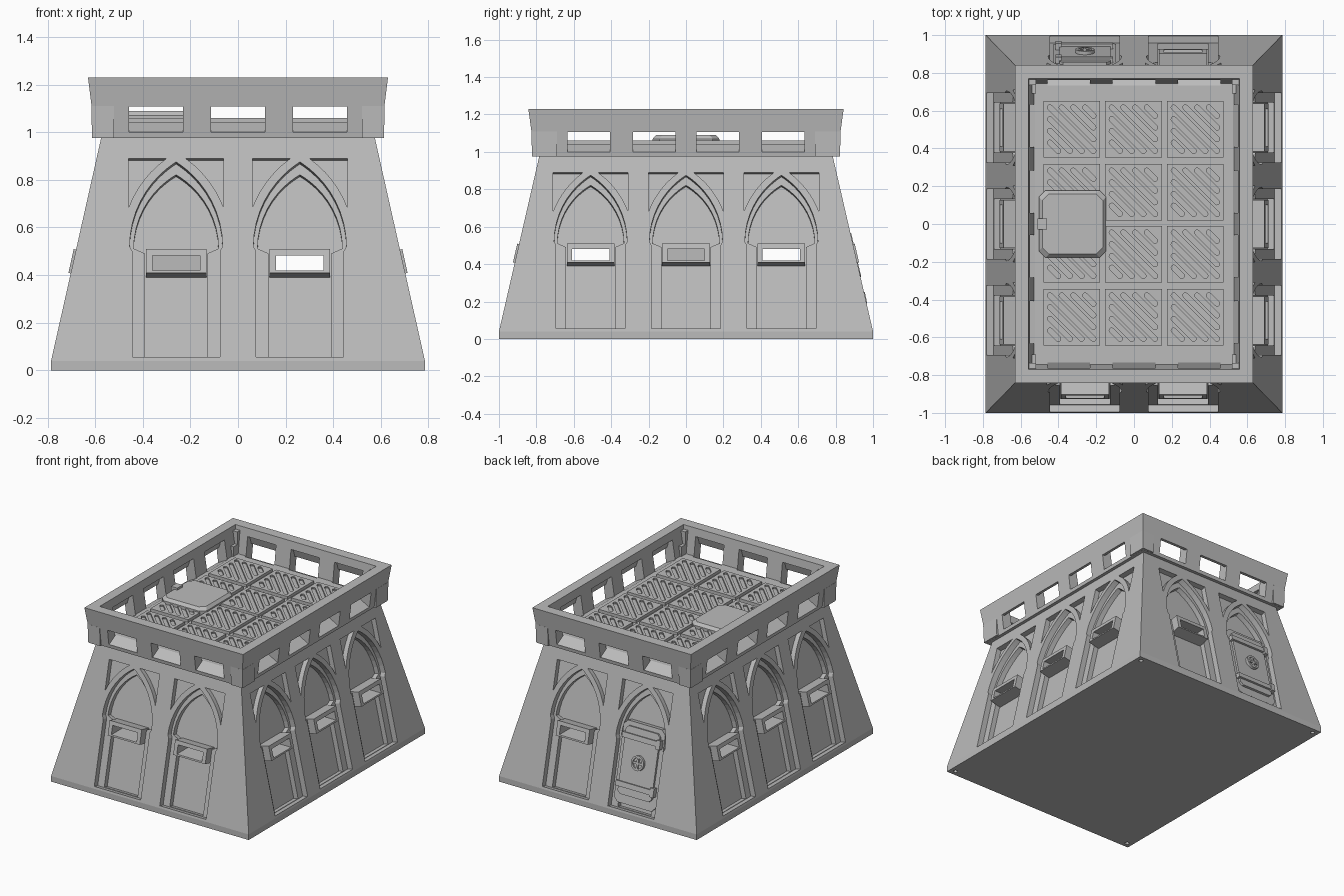
import bpy, bmesh
from math import sin, cos, pi, sqrt, atan
from mathutils import Matrix, Vector

if "Cube" in bpy.data.objects:
    bpy.data.objects.remove(bpy.data.objects["Cube"])

stone = bpy.data.materials.new("grey_stone")
stone.use_nodes = True
GREY = (0.5, 0.5, 0.5, 1)
stone.diffuse_color = GREY
stone.node_tree.nodes["Principled BSDF"].inputs["Base Color"].default_value = GREY


# ---- helpers ----
def finish(name, bm):
    bmesh.ops.recalc_face_normals(bm, faces=bm.faces)
    me = bpy.data.meshes.new(name)
    bm.to_mesh(me)
    bm.free()
    me.materials.append(stone)
    ob = bpy.data.objects.new(name, me)
    bpy.context.collection.objects.link(ob)
    return ob


def skin(bm, rings):
    """Closed solid through rings with equal point counts."""
    rows = [[bm.verts.new(p) for p in ring] for ring in rings]
    n = len(rows[0])
    for a, b in zip(rows, rows[1:]):
        for i in range(n):
            j = (i + 1) % n
            bm.faces.new((a[i], a[j], b[j], b[i]))
    bm.faces.new(rows[0][::-1])
    bm.faces.new(rows[-1])


def prisms(name, parts):
    """Each part: outline, start depth, end depth, matrix."""
    bm = bmesh.new()
    for pts, w0, w1, m in parts:
        skin(bm, [[m @ Vector((u, v, w)) for u, v in pts] for w in (w0, w1)])
    return finish(name, bm)


def loft(name, *stacks):
    """Stacks of rectangles (x0, x1, y0, y1, z)."""
    bm = bmesh.new()
    for st in stacks:
        skin(bm, [[(a, c, z), (b, c, z), (b, d, z), (a, d, z)] for a, b, c, d, z in st])
    return finish(name, bm)


def cut(ob, *cutters):
    for c in cutters:
        c.hide_render = True
        mod = ob.modifiers.new("cut", "BOOLEAN")
        mod.operation, mod.solver, mod.object = "DIFFERENCE", "EXACT", c
        bpy.context.view_layer.objects.active = ob
        bpy.ops.object.modifier_apply(modifier=mod.name)


def drop(*obs):
    for o in obs:
        bpy.data.objects.remove(o)


def rect(u0, u1, v0, v1):
    return [(u0, v0), (u1, v0), (u1, v1), (u0, v1)]


def circle(cx, cy, r, n=32, a0=0, a1=2 * pi, closed=True):
    k = n if closed else n - 1
    return [(cx + r * cos(a0 + (a1 - a0) * i / k), cy + r * sin(a0 + (a1 - a0) * i / k)) for i in range(n)]


def axes(x, y, z, origin=(0, 0, 0)):
    m = Matrix((x, y, z)).transposed().to_4x4()
    m.translation = origin
    return m


# ---- wall frames: u along, z up the slope, w outward ----
UP = Vector((0, 0, 1))
Z0, Z1 = 0.04, 0.975
FLAT = Matrix.Identity(4)


class Side:
    def __init__(self, angle, base, top, parapet, arches, slots):
        o = Vector((round(cos(angle)), round(sin(angle)), 0))
        u = Vector((-o.y, o.x, 0))
        t = (base - top) / (Z1 - Z0)
        th = atan(t)
        self.slope = axes(u, UP - o * t, o * cos(th) + UP * sin(th), o * (base + Z0 * t))
        self.level = axes(u, UP, o)
        self.profile = axes(o, UP, u)
        self.parapet, self.arches, self.slots = parapet, arches, slots


ends = (0.26, -0.26)
flanks = (-0.51, 0, 0.51)
end_slots, flank_slots = (-0.345, 0, 0.345), (-0.52, -0.17, 0.17, 0.52)
front = Side(-pi / 2, 1.0, 0.785, 0.825, ends, end_slots)
back = Side(pi / 2, 1.0, 0.785, 0.825, ends, end_slots)
left = Side(0, 0.785, 0.575, 0.615, flanks, flank_slots)
right = Side(pi, 0.785, 0.575, 0.615, flanks, flank_slots)
sides = (front, left, back, right)

SPRING, RISE, HALF = 0.52, 0.355, 0.195


def arc(h, rise, n=12):
    """Left half of a pointed arch, bottom to apex."""
    c = (rise * rise - h * h) / (2 * h)
    pts = []
    for i in range(n):
        v = rise * sin(pi / 2 * i / (n - 1))
        pts.append((c - sqrt((c + h) ** 2 - v * v), SPRING + v))
    return pts


def arch(cx, h, rise, jamb, bottom):
    half = [(-jamb, bottom), (-jamb, SPRING - 0.02)] + arc(h, rise)
    half += [(-u, v) for u, v in half[-2::-1]]
    return [(cx + u, v) for u, v in half]


def spandrel(cx, s):
    c = (RISE ** 2 - HALF ** 2) / (2 * HALF)
    r = c + HALF + 0.035
    lo = sqrt(r * r - (c + 0.2) ** 2)
    hi = 0.89 - SPRING
    pts = []
    for i in range(8):
        v = lo + (hi - lo) * i / 7
        pts.append((cx + s * (c - sqrt(r * r - v * v)), SPRING + v))
    return pts + [(cx + s * -0.2, 0.89)]


# ---- sloped body with arched recesses ----
body = loft("bunker_body", [(-.785, .785, -1, 1, 0), (-.785, .785, -1, 1, Z0),
                            (-.575, .575, -.785, .785, Z1), (-.575, .575, -.785, .785, 0.985)])
bays = [(s, c) for s in sides for c in s.arches]
outer = prisms("outer_cut", [(arch(c, HALF, RISE, 0.184, 0.055), -0.04, 0.06, s.slope) for s, c in bays])
inner = prisms("inner_cut", [(arch(c, 0.178, 0.31, 0.132, 0.058), -0.075, 0.06, s.slope) for s, c in bays])
corners = prisms("spandrel_cut", [(spandrel(c, k), -0.035, 0.06, s.slope) for s, c in bays for k in (1, -1)])
long_slots = prisms("long_slots", [
    (rect(0.16, 0.36, 0.42, 0.482), -1.2, 1.2, front.level),
    (rect(-0.36, -0.16, 0.42, 0.482), 0.7, 1.2, front.level)])
cross_slots = prisms("cross_slots", [
    (rect(c - 0.1, c + 0.1, 0.42, 0.482), -1.2, 1.2, left.level) for c in (-0.51, 0.51)] + [
    (rect(-0.1, 0.1, 0.42, 0.482), 0.5, 1.2, s.level) for s in (left, right)])
screw_holes = prisms("screw_holes", [
    (circle(x, y, 0.014, 16), -0.05, 0.02, FLAT) for x in (-.745, .745) for y in (-.96, .96)])
cut(body, outer, inner, corners, long_slots, cross_slots, screw_holes)

# ---- hooded firing slits ----
doorway = (back, 0.26)
hoods = prisms("slit_hoods", [(rect(c - 0.127, c + 0.127, 0.407, 0.507), -0.09, 0.01, s.slope)
                              for s, c in bays if (s, c) != doorway])
cut(hoods, long_slots, cross_slots)
drop(outer, inner, corners, long_slots, cross_slots, screw_holes)

# ---- back door ----
d, m = 0.26, back.slope


def chamfered(cx, hw, v0, v1, k):
    return [(cx - hw + k, v0), (cx + hw - k, v0), (cx + hw, v0 + k), (cx + hw, v1 - k),
            (cx + hw - k, v1), (cx - hw + k, v1), (cx - hw, v1 - k), (cx - hw, v0 + k)]


prisms("door_frame", [(chamfered(d, 0.165, 0.09, 0.63, 0.03), -0.08, -0.03, m)])
prisms("door_panel", [(chamfered(d, 0.135, 0.15, 0.6, 0.02), -0.04, -0.015, m)])
prisms("door_bars", [(rect(d - 0.15, d + 0.15, v, v + 0.035), -0.04, -0.002, m) for v in (0.2, 0.52)])
prisms("door_hinges", [(rect(d + 0.125, d + 0.155, v, v + 0.06), -0.04, 0.004, m) for v in (0.19, 0.505)])
wheel = prisms("door_wheel", [(circle(d, 0.38, 0.05, 24), -0.03, 0.004, m)])
dish = prisms("wheel_cut", [(circle(d, 0.38, 0.036, 24), -0.008, 0.03, m)])
cut(wheel, dish)
drop(dish)
prisms("wheel_spokes", [(rect(d - 0.04, d + 0.04, 0.373, 0.387), -0.02, 0.002, m),
                        (rect(d - 0.007, d + 0.007, 0.34, 0.42), -0.02, 0.003, m)])

# ---- parapet with splayed openings ----
FLOOR = 1.04
parapet = loft("parapet", [(-.598, .598, -.808, .808, Z1), (-.63, .63, -.843, .843, 1.23)])
well = loft("well_cut", [(-.53, .53, -.745, .745, FLOOR), (-.566, .566, -.775, .775, 1.27)])
openings = []
for s in sides:
    D = s.parapet
    shape = [(D + .06, 1.0), (D - .02, 1.0), (D - .11, 1.05), (D - .11, 1.18), (D - .04, 1.17),
             (D - .02, 1.107), (D + .06, 1.107)]
    openings += [(shape, c - 0.113, c + 0.113, s.profile) for c in s.slots]
embrasures = prisms("embrasure_cut", openings)
cut(parapet, well, embrasures)
drop(well, embrasures)


def span(s, a, b):
    return (a, b) if s > 0 else (-b, -a)


signs = [(a, b) for a in (-1, 1) for b in (-1, 1)]
loft("parapet_corner_wedges", *[
    [(*span(a, .52, .613), *span(b, .69, .823), 0.976), (*span(a, .52, .616), *span(b, .69, .827), 1.11)]
    for a, b in signs])
loft("inner_corner_posts", *[
    [(*span(a, .52, .555), *span(b, .735, .768), z) for z in (FLOOR - 0.01, 1.2)] for a, b in signs])

# ---- roof grating ----


def slot(cx, cy, length, r):
    """Rounded slot running down to the right."""
    k = length / 2 / sqrt(2)
    return (circle(cx + k, cy - k, r, 6, -3 * pi / 4, pi / 4, False)
            + circle(cx - k, cy + k, r, 6, pi / 4, 5 * pi / 4, False))


holes = []
for i in range(-3, 4):
    off = i * 0.031
    holes.append((slot(off, off, 2 * sqrt(2) * (0.115 - abs(off)), 0.0135), 1.048, 1.08, FLAT))
slots = prisms("slot_cut", holes)
tile = prisms("roof_tile", [(rect(-.15, .15, -.149, .149), FLOOR - 0.005, 1.06, FLAT)])
cut(tile, slots)
drop(slots)
for x in (-.33, -.003, .325):
    for y in (-.493, -.16, .168, .502):
        t = bpy.data.objects.new("roof_tile", tile.data)
        t.location = (x, y, 0)
        bpy.context.collection.objects.link(t)
drop(tile)

# ---- roof hatch ----
hx = -0.325
bm = bmesh.new()
skin(bm, [[(u, v, z) for u, v in chamfered(hx, h, -h, h, 0.035)]
          for h, z in ((.178, FLOOR), (.178, 1.07), (.16, 1.09))])
finish("hatch_base", bm)
lid = prisms("hatch_lid", [(circle(hx, 0, 0.155, 40), 1.08, 1.11, FLAT)])
halves = prisms("lid_cut", [(circle(hx + k * 0.02, 0, 0.115, 20, -k * pi / 2, k * pi / 2, False), 1.095, 1.15, FLAT)
                            for k in (1, -1)])
cut(lid, halves)
drop(halves)
prisms("hatch_hinge", [(rect(hx - 0.185, hx - 0.135, -0.03, 0.03), FLOOR, 1.105, FLAT)])
